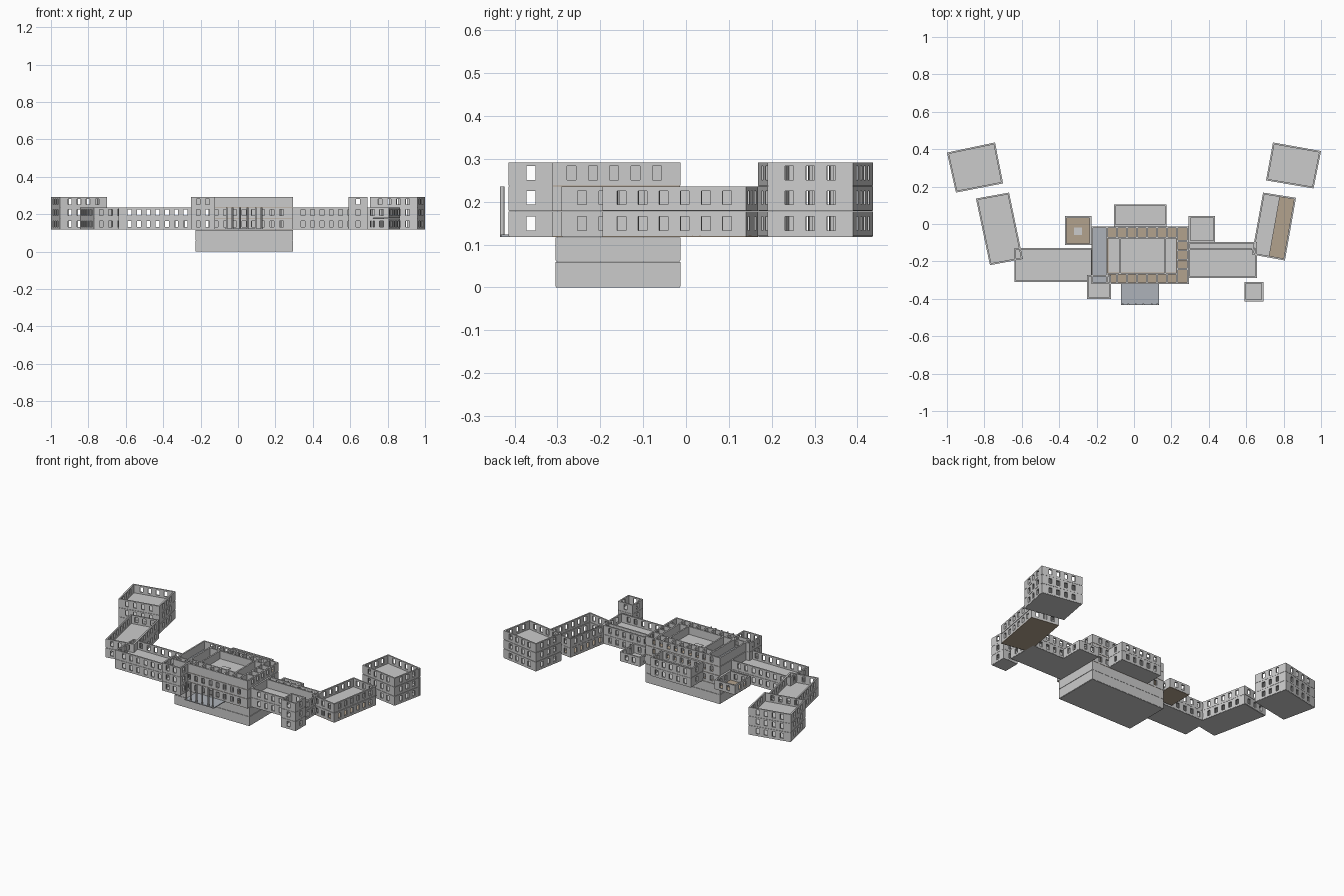
import bpy, bmesh
from mathutils import Vector

if "Cube" in bpy.data.objects:
    bpy.data.objects.remove(bpy.data.objects["Cube"])

LEVELS = [0.0, 0.0605, 0.118, 0.178, 0.236, 0.293]   # storey heights
T = 0.009                                            # wall thickness


def material(name, col):
    m = bpy.data.materials.new(name)
    m.diffuse_color = (*col, 1)
    m.use_nodes = True
    m.node_tree.nodes["Principled BSDF"].inputs["Base Color"].default_value = m.diffuse_color
    return m


BROWN = material("brown_floor", (0.45, 0.36, 0.27))
BLUE = material("blue_grey_floor", (0.42, 0.45, 0.49))


def finish(bm, name, mat=None):
    bmesh.ops.remove_doubles(bm, verts=bm.verts, dist=1e-6)
    bmesh.ops.recalc_face_normals(bm, faces=bm.faces)
    me = bpy.data.meshes.new(name)
    bm.to_mesh(me)
    bm.free()
    ob = bpy.data.objects.new(name, me)
    bpy.context.collection.objects.link(ob)
    if mat:
        me.materials.append(mat)
    return ob


def rect(x0, y0, x1, y1):
    return [(x0, y0), (x1, y0), (x1, y1), (x0, y1)]


def lerp(a, b, t):
    return (a[0] + (b[0] - a[0]) * t, a[1] + (b[1] - a[1]) * t)


def slab(name, pts, z, h=0.004, mat=None):
    bm = bmesh.new()
    lo = [bm.verts.new((x, y, z)) for x, y in pts]
    hi = [bm.verts.new((x, y, z + h)) for x, y in pts]
    bm.faces.new(lo[::-1])
    bm.faces.new(hi)
    n = len(pts)
    for i in range(n):
        j = (i + 1) % n
        bm.faces.new((lo[i], lo[j], hi[j], hi[i]))
    return finish(bm, name, mat)


def wall(name, a, b, level, windows=True):
    """Wall from a to b on one storey, thickness to the left, with real window holes."""
    a, b = Vector((*a, 0)), Vector((*b, 0))
    d = b - a
    length = d.length
    d.normalize()
    n = Vector((-d.y, d.x, 0)) * T
    z0, z1 = LEVELS[level] + 0.002, LEVELS[level + 1] - 0.001
    us, zs, count = [0], [z0, z1], 0
    if windows:
        count = max(1, round(length / 0.05) - 1)
        for i in range(count):
            c = length / 2 + (i - (count - 1) / 2) * 0.05
            us += [c - 0.0105, c + 0.0105]
        zs = [z0, z0 + 0.013, z0 + 0.045, z1]
    us.append(length)
    nu, nz = len(us) - 1, len(zs) - 1

    def solid(i, k):
        return 0 <= i < nu and 0 <= k < nz and not (count and i % 2 == 1 and k == 1)

    bm = bmesh.new()

    def quad(*ps):
        bm.faces.new([bm.verts.new(a + d * us[i] + n * s + Vector((0, 0, zs[k])))
                      for i, k, s in ps])

    for i in range(nu):
        for k in range(nz):
            if not solid(i, k):
                continue
            for s in (0, 1):
                quad((i, k, s), (i + 1, k, s), (i + 1, k + 1, s), (i, k + 1, s))
            for di, dk, p, q in ((-1, 0, (i, k), (i, k + 1)),
                                 (1, 0, (i + 1, k), (i + 1, k + 1)),
                                 (0, -1, (i, k), (i + 1, k)),
                                 (0, 1, (i, k + 1), (i + 1, k + 1))):
                if not solid(i + di, k + dk):
                    quad((*p, 0), (*q, 0), (*q, 1), (*p, 1))
    return finish(bm, name)


def block(name, pts, levels, blank=(), slabs=None, mat=None):
    """Roofless storeys: a floor slab and four walls on each level."""
    for lv in levels:
        if slabs is None or lv in slabs:
            cx, cy = sum(p[0] for p in pts) / 4, sum(p[1] for p in pts) / 4
            slab(f"{name}_floor_{lv}", [lerp(p, (cx, cy), 0.01) for p in pts], LEVELS[lv], mat=mat)
        for s in range(4):
            wall(f"{name}_wall_{lv}_{s}", pts[s], pts[(s + 1) % 4], lv,
                 s not in blank and (lv, s) not in blank)


# End pavilions, three storeys
block("left_end", [(-0.952, 0.168), (-0.70, 0.217), (-0.743, 0.436), (-1.0, 0.382)], (2, 3, 4))
block("right_end", [(0.706, 0.233), (0.96, 0.19), (1.0, 0.39), (0.743, 0.436)], (2, 3, 4))

# Angled wings, two storeys; right one has an open outer half
block("left_wing", [(-0.77, -0.22), (-0.594, -0.187), (-0.668, 0.168), (-0.845, 0.136)], (2, 3))
rw = [(0.63, -0.163), (0.807, -0.195), (0.866, 0.14), (0.69, 0.168)]
block("right_wing", rw, (2, 3), slabs=(), )
m0, m1 = lerp(rw[0], rw[1], 0.52), lerp(rw[3], rw[2], 0.52)
slab("right_wing_base", rw, LEVELS[2], mat=BROWN)
slab("right_wing_inner_floor", [rw[0], m0, m1, rw[3]], LEVELS[3])
for lv in (2,):
    wall(f"right_wing_partition_{lv}", m0, m1, lv, False)

# Straight connectors, two storeys
block("left_connector", rect(-0.64, -0.31, -0.22, -0.128), (2, 3), blank=(1,))
block("right_connector", rect(0.29, -0.29, 0.657, -0.096), (2, 3), blank=(3,))
for lv in (2, 3):
    wall(f"right_corridor_{lv}", (0.30, -0.14), (0.63, -0.14), lv, False)

# Front towers, three storeys
block("left_tower", rect(-0.252, -0.4, -0.123, -0.273), (2, 3, 4))
block("right_tower", rect(0.59, -0.414, 0.692, -0.31), (2, 3, 4))

# Rear blocks
block("rear_block", rect(-0.108, -0.013, 0.174, 0.105), (2, 3))
block("rear_left_annex", rect(-0.37, -0.113, -0.228, 0.042), (2,), mat=BROWN)
slab("annex_plinth", rect(-0.322, -0.06, -0.278, -0.02), LEVELS[2] + 0.004)
block("rear_right_annex", rect(0.292, -0.098, 0.433, 0.042), (2,))

# Central block: windowless basements, then three storeys
X0, X1, Y0, Y1 = -0.228, 0.293, -0.322, -0.013
block("basement", rect(X0, -0.305, X1, Y1), (0, 1), blank=(0, 1, 2, 3))
block("central", rect(X0, Y0, X1, Y1), (2, 3, 4), blank=(3, (4, 0)), mat=BROWN)
slab("west_room_floor", rect(X0 + T, Y0 + T, -0.15, Y1 - T), LEVELS[4] + 0.003, 0.003, BLUE)
slab("court_floor", rect(-0.135, -0.26, 0.225, -0.075), LEVELS[4] + 0.003, 0.004)
slab("court_plinth", rect(0.005, -0.182, 0.056, -0.155), LEVELS[4] + 0.007, 0.004)

# Inner ring of rooms around the court
for lv in (2, 3, 4):
    wall(f"ring_south_{lv}", (-0.15, -0.27), (0.235, -0.27), lv, False)
    wall(f"ring_north_{lv}", (-0.15, -0.078), (0.235, -0.078), lv, False)
    for x in (-0.142, 0.235):
        wall(f"ring_side_{lv}", (x, -0.27), (x, -0.07), lv, False)
    for i in range(8):
        x = -0.14 + i * 0.0535
        wall(f"south_room_divider_{lv}", (x, Y0 + T), (x, -0.27), lv, False)
        wall(f"north_room_divider_{lv}", (x, -0.07), (x, Y1 - T), lv, False)
    for i in range(4):
        y = -0.245 + i * 0.05
        wall(f"east_room_divider_{lv}", (0.235, y), (X1 - T, y), lv, False)
for x in (-0.07, 0.172):
    wall("court_cross_wall", (x, -0.265), (x, -0.075), 4, False)

# Front portico: floor and free-standing columns
slab("portico_floor", rect(-0.07, -0.432, 0.134, Y0), LEVELS[2], 0.005, BLUE)
for x in (-0.06, -0.03, 0.01, 0.05, 0.095, 0.125):
    bpy.ops.mesh.primitive_cylinder_add(vertices=12, radius=0.005, depth=0.117,
                                        location=(x, -0.429, 0.1765))
    bpy.context.object.name = "portico_column"
    bpy.ops.object.shade_smooth_by_angle()
